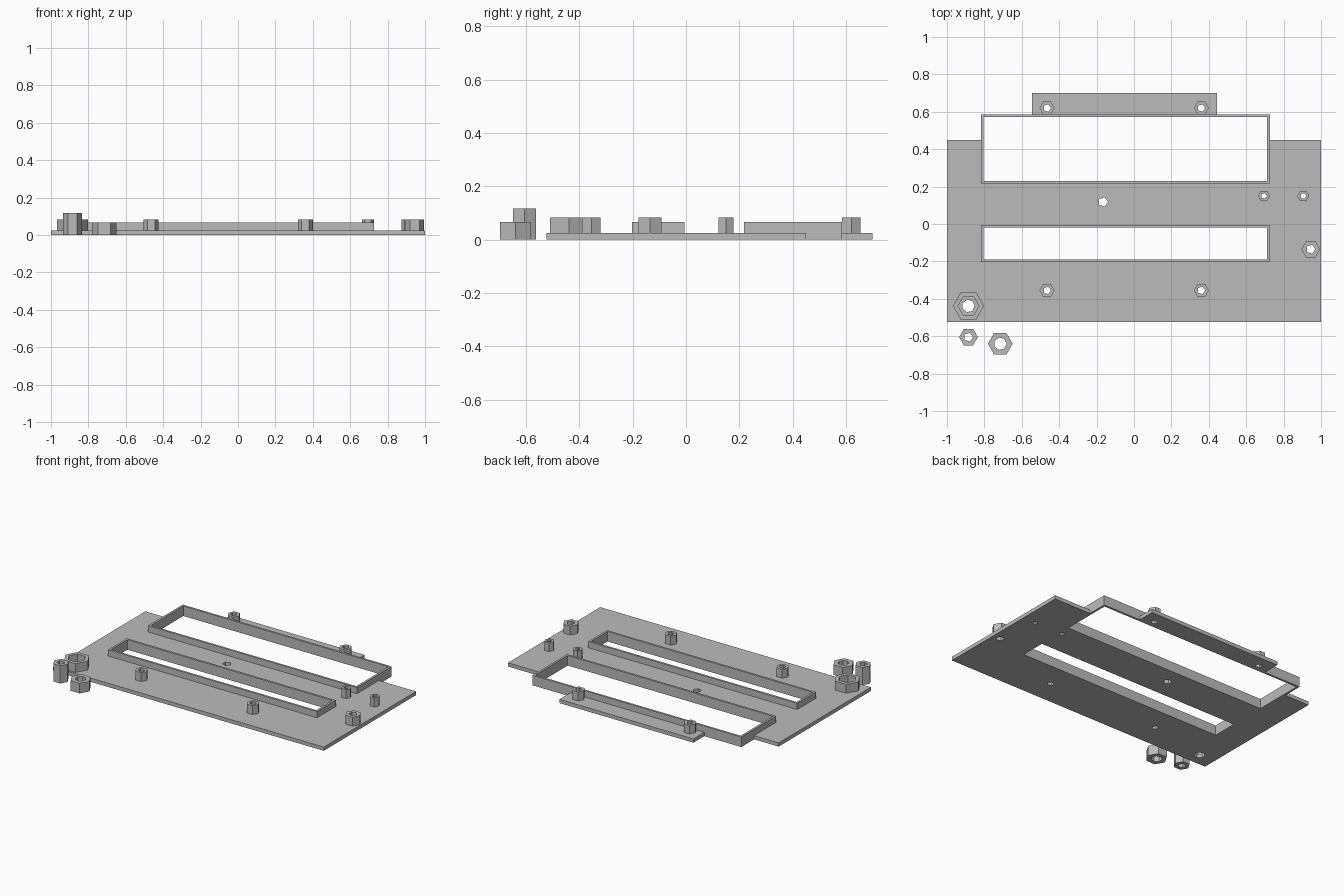
import bpy
import bmesh
from math import cos, sin, tau

if "Cube" in bpy.data.objects:
    bpy.data.objects.remove(bpy.data.objects["Cube"], do_unlink=True)

SHEET = 0.025      # thickness of the base sheet
RIM = 0.067        # top of the window rims
POST = 0.084       # top of the posts
DEEP = 0.3         # reach of the cutters

grey = bpy.data.materials.new("plain grey")
grey.use_nodes = True
grey.diffuse_color = (0.5, 0.5, 0.5, 1)
grey.node_tree.nodes["Principled BSDF"].inputs["Base Color"].default_value = (0.5, 0.5, 0.5, 1)


def prism(name, outline, z0, z1):
    """Extrude a flat outline from z0 up to z1."""
    bm = bmesh.new()
    face = bm.faces.new([bm.verts.new((x, y, z0)) for x, y in outline])
    grown = bmesh.ops.extrude_face_region(bm, geom=[face])["geom"]
    top = [v for v in grown if isinstance(v, bmesh.types.BMVert)]
    bmesh.ops.translate(bm, verts=top, vec=(0, 0, z1 - z0))
    bmesh.ops.recalc_face_normals(bm, faces=bm.faces)
    mesh = bpy.data.meshes.new(name)
    bm.to_mesh(mesh)
    bm.free()
    mesh.materials.append(grey)
    obj = bpy.data.objects.new(name, mesh)
    bpy.context.scene.collection.objects.link(obj)
    return obj


def polygon(x, y, r, sides):
    return [(x + r * cos(tau * i / sides), y + r * sin(tau * i / sides)) for i in range(sides)]


def rectangle(x0, x1, y0, y1):
    return [(x0, y0), (x1, y0), (x1, y1), (x0, y1)]


def cut(obj, outlines):
    """Cut every outline right through the object."""
    for outline in outlines:
        cutter = prism("cutter", outline, -DEEP, DEEP)
        cutter.hide_render = True
        mod = obj.modifiers.new("cut", "BOOLEAN")
        mod.operation = "DIFFERENCE"
        mod.solver = "EXACT"
        mod.object = cutter
        bpy.context.view_layer.update()
        result = bpy.data.meshes.new_from_object(
            obj.evaluated_get(bpy.context.evaluated_depsgraph_get()))
        obj.modifiers.clear()
        obj.data = result
        bpy.data.objects.remove(cutter, do_unlink=True)


# Rims around the two long windows
windows = []
for name, y0, y1 in (("rear_window_rim", 0.217, 0.585), ("front_window_rim", -0.203, -0.005)):
    outer = rectangle(-0.818, 0.726, y0, y1)
    rim = prism(name, outer, 0, RIM)
    cut(rim, [rectangle(-0.804, 0.712, y0 + 0.014, y1 - 0.014)])
    windows.append(outer)

# Hexagonal posts standing on the sheet, each with a bore
sheet_holes = [polygon(-0.165, 0.118, 0.026, 5)]
tab_holes = []
posts = [("post_rear_right", -0.465, 0.62, 0.04, 0.021),
         ("post_rear_left", 0.36, 0.62, 0.04, 0.021),
         ("post_front_right", -0.465, -0.355, 0.04, 0.021),
         ("post_front_left", 0.36, -0.355, 0.04, 0.021),
         ("small_post_inner", 0.695, 0.15, 0.032, 0.016),
         ("small_post_outer", 0.905, 0.15, 0.032, 0.016),
         ("side_post", 0.945, -0.135, 0.05, 0.025)]
for name, x, y, r, bore in posts:
    hole = polygon(x, y, bore, 5)
    cut(prism(name, polygon(x, y, r, 6), SHEET, POST), [hole])
    (tab_holes if y > 0.5 else sheet_holes).append(hole)

# Hexagonal nut pocket with a round hole in its floor
pocket = (-0.885, -0.438)
cut(prism("nut_pocket", polygon(*pocket, 0.083, 6), SHEET, POST), [polygon(*pocket, 0.056, 6)])
sheet_holes.append(polygon(*pocket, 0.034, 7))

# Loose spacers in front of the sheet
cut(prism("tall_spacer", polygon(-0.885, -0.605, 0.05, 6), 0, 0.118),
    [polygon(-0.885, -0.605, 0.025, 5)])
cut(prism("wide_spacer", polygon(-0.715, -0.64, 0.066, 6), 0, RIM),
    [polygon(-0.715, -0.64, 0.034, 7)])

# Base sheet and rear tab
base = prism("base_sheet", rectangle(-1, 1, -0.523, 0.45), 0, SHEET)
cut(base, windows + sheet_holes)
tab = prism("rear_tab", rectangle(-0.545, 0.445, 0.585, 0.7), 0, SHEET)
cut(tab, tab_holes)
